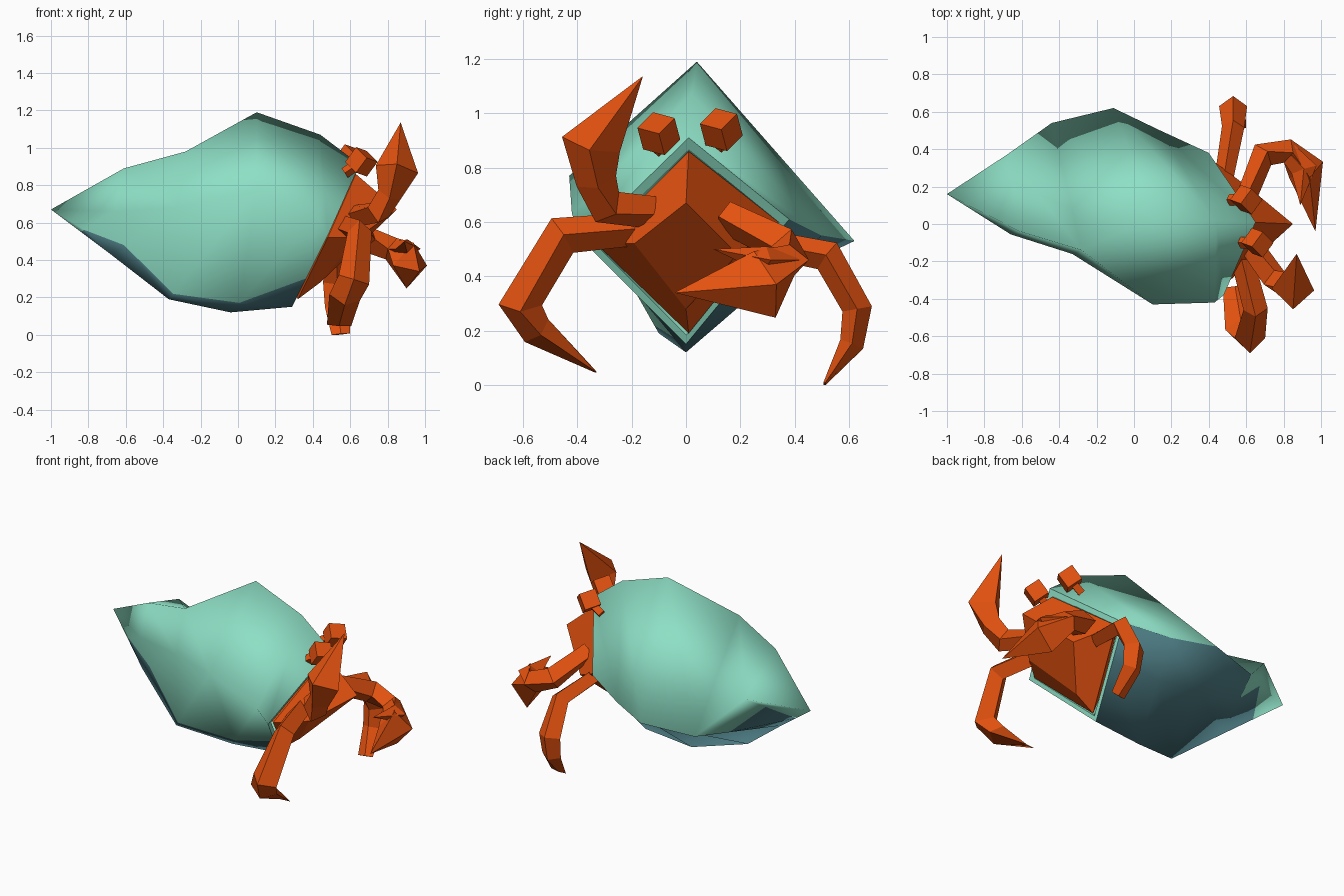
import bpy, bmesh
from mathutils import Vector as V

if "Cube" in bpy.data.objects:
    bpy.data.objects.remove(bpy.data.objects["Cube"])


def material(name, rgb):
    m = bpy.data.materials.new(name)
    m.diffuse_color = (*rgb, 1)
    m.use_nodes = True
    m.node_tree.nodes["Principled BSDF"].inputs["Base Color"].default_value = m.diffuse_color
    return m


MINT = material("mint", (0.27, 0.74, 0.56))
TEAL = material("dark teal", (0.08, 0.22, 0.25))
ORANGE = material("orange", (0.78, 0.085, 0.005))


def finish(bm, name, mats):
    bmesh.ops.recalc_face_normals(bm, faces=bm.faces)
    me = bpy.data.meshes.new(name)
    bm.to_mesh(me)
    bm.free()
    for m in mats:
        me.materials.append(m)
    ob = bpy.data.objects.new(name, me)
    bpy.context.collection.objects.link(ob)
    return ob


def loft(bm, rings, cap_start=True, cap_end=True, paint=None):
    """Bridge rings of points; paint(ring, side) gives the material index."""
    vs = [[bm.verts.new(p) for p in r] for r in rings]
    n = len(vs[0])
    for i in range(len(vs) - 1):
        for k in range(n):
            j = (k + 1) % n
            f = bm.faces.new((vs[i][k], vs[i][j], vs[i + 1][j], vs[i + 1][k]))
            if paint:
                f.material_index = paint(i, k)
    if cap_start:
        bm.faces.new(vs[0])
    if cap_end:
        bm.faces.new(vs[-1])
    return vs


# Shell: diamond sections (top, far side, bottom, near side), twisting towards the tip
sections = [
    [(.65, .01, .91), (.40, .38, .61), (.29, 0, .15), (.48, -.38, .53)],
    [(.44, .02, 1.07), (.14, .50, .55), (-.04, 0, .12), (.43, -.42, .63)],
    [(.10, .04, 1.19), (-.11, .62, .53), (-.37, -.10, .19), (.10, -.43, .77)],
    [(-.28, -.14, .98), (-.44, .54, .50), (-.68, .0, .43), (-.33, -.16, .68)],
    [(-.61, -.04, .89), (-.68, .37, .74), (-.84, .08, .55), (-.66, -.055, .66)],
]
seam = [.4, .1, .05, .2, .1]      # where the dark underside ends on the near side
rings = []
for s, f in zip(sections, seam):
    t, r, b, l = map(V, s)
    rings.append([t, r, r.lerp(b, .4), b, b.lerp(l, f), l])
mid = sum(rings[0], V()) / 6
lip = [p.lerp(mid, .1) for p in rings[0]]
throat = [p.lerp(mid, .35) + V((-.15, 0, 0)) for p in rings[0]]


def underside(i, k):
    return int(i >= 2 and (k == 3 or k == 2 or (k == 1 and i < 5)))


bm = bmesh.new()
vs = loft(bm, [throat, lip] + rings, True, False, underside)
tip = bm.verts.new((-1, .16, .67))
for k in range(6):
    bm.faces.new((vs[-1][k], vs[-1][(k + 1) % 6], tip))
for f in bm.faces:
    f.smooth = True
for e in bm.edges:                 # crisp mouth rim
    if any(all(v in ring for v in e.verts) for ring in vs[:3]):
        e.smooth = False
finish(bm, "shell", [MINT, TEAL])

# Body: faceted wedge plugging the mouth, with a forward beak
base = [V(p) for p in ((.63, .01, .86), (.42, .34, .60), (.32, .01, .19), (.48, -.33, .52))]
face = [V(p) for p in ((.85, 0, .67), (.62, .19, .48), (.44, 0, .28), (.64, -.19, .52))]
heart = sum(base, V()) / 4
bm = bmesh.new()
loft(bm, [[p.lerp(heart, .35) + V((-.1, 0, 0)) for p in base], base, face])
finish(bm, "body", [ORANGE])


def limb(name, pts, ref):
    """Four-sided tube through (x, y, z, half width along ref, half depth)."""
    ref = V(ref)
    co = [V(p[:3]) for p in pts]
    rings = []
    for i, p in enumerate(pts):
        t = V()
        if i:
            t += (co[i] - co[i - 1]).normalized()
        if i < len(co) - 1:
            t += (co[i + 1] - co[i]).normalized()
        t.normalize()
        side = (ref - t * ref.dot(t)).normalized()
        nor = t.cross(side)
        rings.append([co[i] + side * p[3], co[i] + nor * p[4],
                      co[i] - side * p[3], co[i] - nor * p[4]])
    bm = bmesh.new()
    loft(bm, rings)
    bmesh.ops.remove_doubles(bm, verts=bm.verts, dist=.002)
    finish(bm, name, [ORANGE])


X, Z = (1, 0, 0), (0, 0, 1)

# Walking legs
limb("near_leg", [(.56, -.12, .58, .06, .06), (.65, -.455, .55, .065, .075),
                  (.62, -.61, .295, .085, .08), (.57, -.55, .20, .085, .06),
                  (.54, -.335, .05, .065, .004)], X)
limb("far_leg", [(.48, .24, .53, .05, .05), (.53, .52, .475, .06, .06),
                 (.53, .63, .28, .075, .055), (.53, .61, .15, .065, .045),
                 (.55, .51, .004, .05, .006)], X)

# Claws: arm, wrist, broad pincer, point
limb("raised_claw", [(.60, -.08, .63, .06, .06), (.75, -.29, .655, .07, .07),
                     (.81, -.33, .75, .065, .075), (.85, -.35, .885, .115, .11),
                     (.87, -.16, 1.135, .001, .001)], X)
limb("lowered_claw", [(.60, .14, .62, .06, .055), (.69, .37, .51, .07, .07),
                      (.82, .39, .46, .065, .065), (.92, .29, .37, .13, .10),
                      (.97, -.04, .34, .001, .001)], Z)
limb("lowered_claw_finger", [(.82, .39, .46, .04, .05), (.91, .29, .46, .05, .07),
                             (.89, .10, .50, .001, .001)], Z)

# Eyes: small blocks with a corner facing forward, on short stubs
for name, c in (("near_eye", (.66, -.10, .925)), ("far_eye", (.60, .13, .94))):
    bm = bmesh.new()
    bmesh.ops.create_cube(bm, size=.1)
    turn = V((1, 1, 1)).rotation_difference(V((1, 0, 0))).to_matrix()
    bmesh.ops.rotate(bm, verts=bm.verts, matrix=turn)
    bmesh.ops.translate(bm, verts=bm.verts, vec=c)
    finish(bm, name, [ORANGE])
    limb(name + "_stub", [(c[0] - .09, c[1], c[2] - .06, .03, .03), (*c, .03, .03)], Z)
